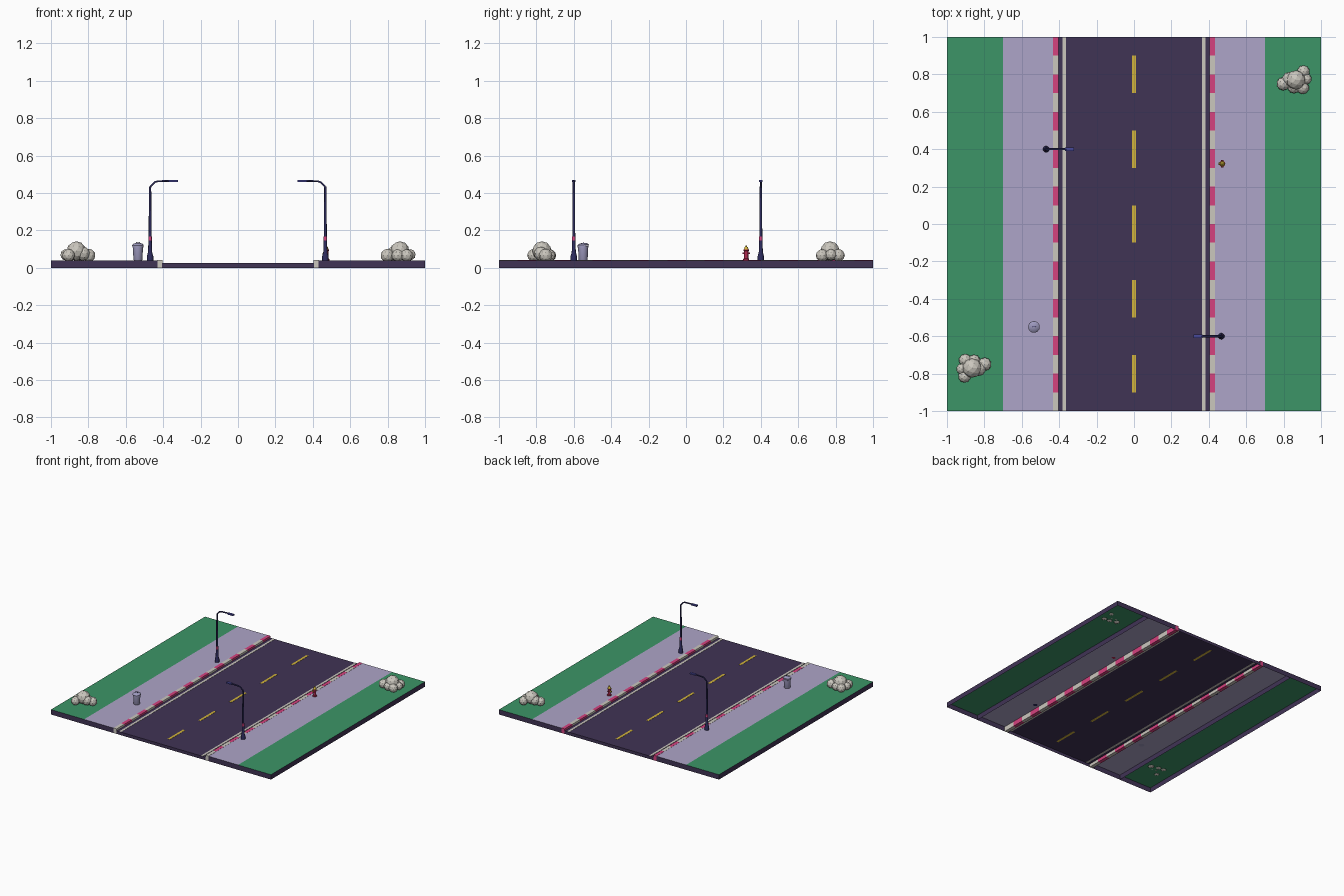
import bpy, bmesh, math
from mathutils import Vector, Matrix

if "Cube" in bpy.data.objects:
    bpy.data.objects.remove(bpy.data.objects["Cube"])


def material(name, code):
    def lin(i):
        c = int(code[i:i + 2], 16) / 255
        return c / 12.92 if c < 0.04045 else ((c + 0.055) / 1.055) ** 2.4
    m = bpy.data.materials.new(name)
    m.diffuse_color = (lin(0), lin(2), lin(4), 1)
    m.use_nodes = True
    m.node_tree.nodes["Principled BSDF"].inputs["Base Color"].default_value = m.diffuse_color
    return m


ASPHALT = material("dark purple asphalt", "403355")
PAVING = material("lilac paving", "AEA5C8")
GRASS = material("green grass", "3C9567")
STONE = material("off white", "CBC7BE")
PINK = material("kerb pink", "D5427F")
YELLOW = material("yellow paint", "D2B43C")
NAVY = material("navy metal", "2E2C5E")
BLUE = material("blue lamp", "4A4A9C")
CAN = material("grey lilac metal", "9D99BE")
RED = material("hydrant red", "B22A50")


def finish(name, bm, mats, smooth=False):
    me = bpy.data.meshes.new(name)
    bm.to_mesh(me)
    bm.free()
    for m in mats:
        me.materials.append(m)
    ob = bpy.data.objects.new(name, me)
    bpy.context.collection.objects.link(ob)
    if smooth:
        bpy.ops.object.select_all(action='DESELECT')
        ob.select_set(True)
        bpy.context.view_layer.objects.active = ob
        bpy.ops.object.shade_smooth_by_angle(angle=math.radians(40))
    return ob


def add_box(bm, x0, x1, y0, y1, z0, z1, mat=0, open_bottom=False):
    t = Matrix.Translation(((x0 + x1) / 2, (y0 + y1) / 2, (z0 + z1) / 2))
    vs = bmesh.ops.create_cube(bm, size=1, matrix=t @ Matrix.Diagonal((x1 - x0, y1 - y0, z1 - z0, 1)))["verts"]
    faces = {f for v in vs for f in v.link_faces}
    for f in faces:
        f.normal_update()
        f.material_index = mat
    if open_bottom:
        bmesh.ops.delete(bm, geom=[f for f in faces if f.normal.z < -0.5], context='FACES')


def slab(name, x0, x1, top, mat):
    # hollow slab: coloured top, dark side walls, open underneath
    bm = bmesh.new()
    add_box(bm, x0, x1, -1, 1, 0, top, open_bottom=True)
    for f in bm.faces:
        f.normal_update()
        f.material_index = 1 if f.normal.z > 0.5 else 0
    return finish(name, bm, [ASPHALT, mat])


def lathe(name, profile, mats, bands, sides, loc, tilt=0):
    # profile of (radius, height); bands gives the material of each ring
    bm = bmesh.new()
    rings = [[bm.verts.new((r * math.cos(2 * math.pi * i / sides), r * math.sin(2 * math.pi * i / sides), z))
              for i in range(sides)] for r, z in profile]
    for k in range(len(rings) - 1):
        for i in range(sides):
            j = (i + 1) % sides
            f = bm.faces.new((rings[k][i], rings[k][j], rings[k + 1][j], rings[k + 1][i]))
            f.material_index = bands[k]
    bm.faces.new(rings[0][::-1]).material_index = bands[0]
    bm.faces.new(rings[-1]).material_index = bands[-1]
    ob = finish(name, bm, mats, True)
    ob.location = loc
    ob.rotation_euler = (tilt, 0, 0)
    return ob


def rod(name, points, radius, mat):
    cu = bpy.data.curves.new(name, 'CURVE')
    cu.dimensions = '3D'
    cu.bevel_depth = radius
    cu.bevel_resolution = 1
    cu.use_fill_caps = True
    sp = cu.splines.new('POLY')
    sp.points.add(len(points) - 1)
    for p, c in zip(sp.points, points):
        p.co = (*c, 1)
    cu.materials.append(mat)
    ob = bpy.data.objects.new(name, cu)
    bpy.context.collection.objects.link(ob)
    return ob


# Road, pavements and verges
slab("road", -0.405, 0.405, 0.025, ASPHALT)
for side, s in (("left", -1), ("right", 1)):
    slab(side + "_pavement", *sorted((s * 0.43, s * 0.7)), 0.04, PAVING)
    slab(side + "_grass", *sorted((s * 0.7, s * 1.0)), 0.04, GRASS)
    # striped kerb
    bm = bmesh.new()
    for i in range(20):
        add_box(bm, *sorted((s * 0.403, s * 0.432)), -1 + i * 0.1, -0.9 + i * 0.1, 0, 0.041, i % 2)
    finish(side + "_kerb", bm, [STONE, PINK])
    # edge line
    bm = bmesh.new()
    add_box(bm, *sorted((s * 0.363, s * 0.381)), -1, 1, 0.0245, 0.0265)
    finish(side + "_edge_line", bm, [STONE])

# Centre dashes
bm = bmesh.new()
for i in range(5):
    add_box(bm, -0.01, 0.01, -0.9 + i * 0.4, -0.7 + i * 0.4, 0.0245, 0.0265)
finish("centre_dashes", bm, [YELLOW])

# Street lamps, arms reaching over the road
for side, x, y in (("left", -0.47, 0.4), ("right", 0.467, -0.6)):
    d = 1 if x < 0 else -1
    lathe(side + "_lamp_post",
          [(0.017, 0), (0.017, 0.022), (0.011, 0.045), (0.009, 0.105), (0.0095, 0.105), (0.009, 0.128),
           (0.008, 0.128), (0.006, 0.394)],
          [NAVY, PINK], [0, 0, 0, 0, 1, 0, 0], 12, (x, y, 0.04))
    rod(side + "_lamp_arm", [(x, y, 0.425), (x + d * 0.004, y, 0.438), (x + d * 0.024, y, 0.458),
                             (x + d * 0.04, y, 0.463), (x + d * 0.11, y, 0.465)], 0.0055, NAVY)
    bm = bmesh.new()
    add_box(bm, *sorted((x + d * 0.1, x + d * 0.15)), y - 0.01, y + 0.01, 0.459, 0.469)
    finish(side + "_lamp_head", bm, [BLUE])

# Pale bushes, the second one is the first turned half way round
LOBES = [(0.005, 0.0, 0.05, 0.052), (0.046, 0.045, 0.027, 0.034), (0.042, -0.042, 0.026, 0.034),
         (-0.062, -0.02, 0.026, 0.036), (-0.03, 0.005, 0.036, 0.038), (0.06, 0.005, 0.03, 0.03),
         (-0.005, -0.038, 0.026, 0.034)]
for side, s in (("left", -1), ("right", 1)):
    bm = bmesh.new()
    for x, y, z, r in LOBES:
        bmesh.ops.create_icosphere(bm, subdivisions=2, radius=r,
                                   matrix=Matrix.Translation((s * (0.86 + x), s * (0.77 + y), 0.04 + z)))
    finish(side + "_bush", bm, [STONE])

# Litter bin with a slightly tilted lid and handle
bx, by = -0.535, -0.55
lathe("bin_body", [(0.022, 0), (0.024, 0.004), (0.027, 0.068), (0.03, 0.07), (0.03, 0.076), (0.027, 0.076)],
      [CAN], [0] * 5, 16, (bx, by, 0.04))
lathe("bin_lid", [(0.031, 0), (0.031, 0.006), (0.022, 0.013), (0.006, 0.016)],
      [CAN], [0] * 3, 16, (bx, by, 0.117), 0.1)
rod("bin_handle", [(bx - 0.01, by, 0.13), (bx - 0.008, by, 0.138), (bx + 0.008, by, 0.138), (bx + 0.01, by, 0.13)],
    0.002, NAVY)

# Fire hydrant: red body, yellow cap, side outlets
hx, hy = 0.472, 0.322
lathe("hydrant_body", [(0.016, 0), (0.016, 0.008), (0.011, 0.01), (0.011, 0.05), (0.015, 0.052), (0.015, 0.058),
                       (0.012, 0.058), (0.009, 0.07), (0.004, 0.074), (0.004, 0.08)],
      [RED, YELLOW], [0, 0, 0, 0, 0, 1, 1, 1, 1], 12, (hx, hy, 0.04))
rod("hydrant_side_outlets", [(hx, hy - 0.019, 0.078), (hx, hy + 0.019, 0.078)], 0.006, RED)
rod("hydrant_front_outlet", [(hx, hy, 0.074), (hx - 0.02, hy, 0.074)], 0.007, YELLOW)
